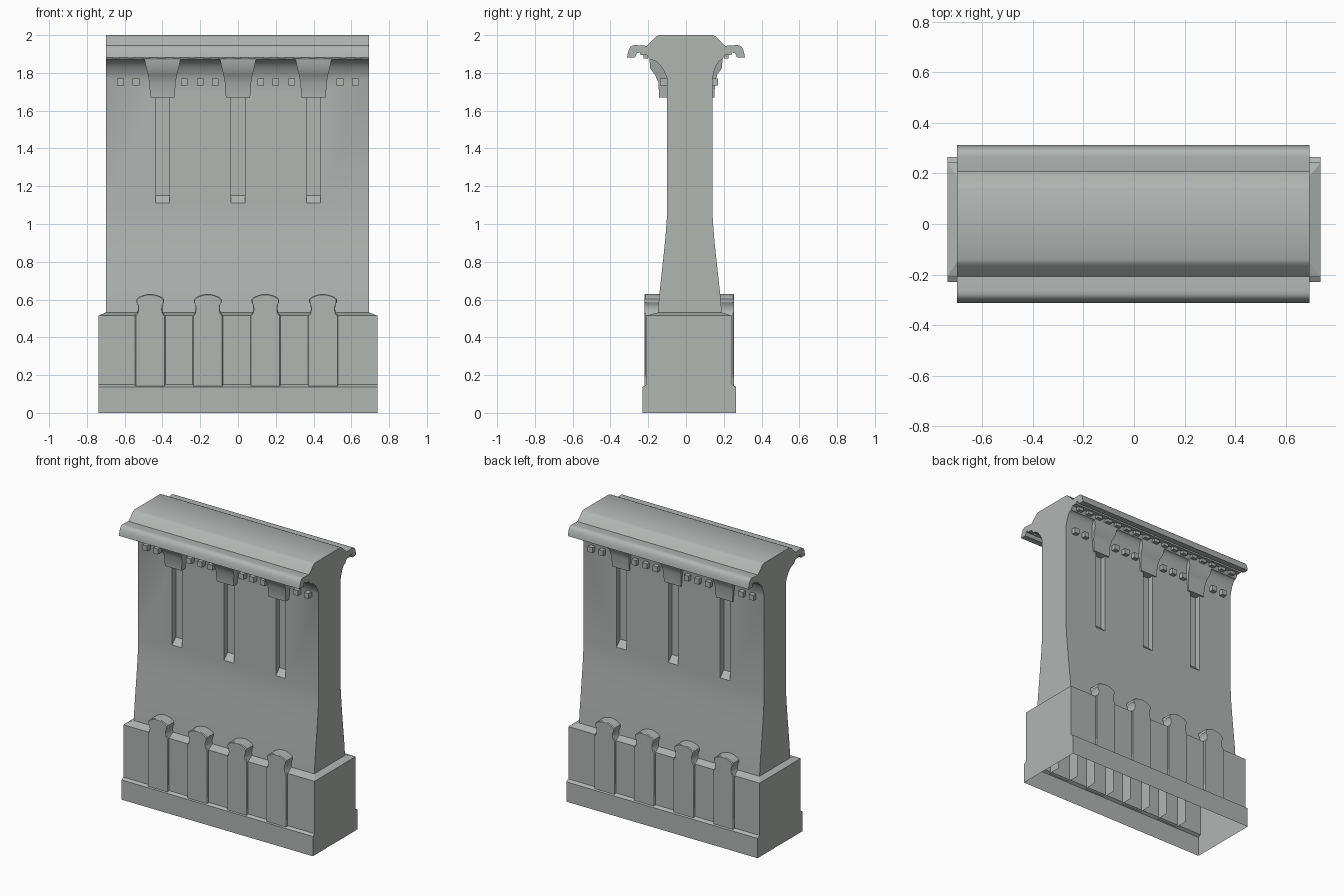
import bpy, bmesh, math

if "Cube" in bpy.data.objects:
    bpy.data.objects.remove(bpy.data.objects["Cube"])

FRONT, BACK = -0.10, 0.14       # wall faces

stone = bpy.data.materials.new("stone")
stone.diffuse_color = (0.44, 0.465, 0.45, 1)
stone.use_nodes = True
stone.node_tree.nodes["Principled BSDF"].inputs["Base Color"].default_value = stone.diffuse_color


def smooth_shade(ob):
    bpy.ops.object.select_all(action='DESELECT')
    ob.select_set(True)
    bpy.context.view_layer.objects.active = ob
    bpy.ops.object.shade_smooth_by_angle(angle=math.radians(32))


def finish(name, bm, smooth=False):
    bmesh.ops.recalc_face_normals(bm, faces=bm.faces)
    me = bpy.data.meshes.new(name)
    bm.to_mesh(me)
    bm.free()
    me.materials.append(stone)
    ob = bpy.data.objects.new(name, me)
    bpy.context.collection.objects.link(ob)
    if smooth:
        smooth_shade(ob)
    return ob


def loft(bm, rings, cap_start=True, cap_end=True, closed=True):
    loops = [[bm.verts.new(p) for p in r] for r in rings]
    n = len(loops[0])
    for a, b in zip(loops, loops[1:]):
        for i in range(n if closed else n - 1):
            j = (i + 1) % n
            bm.faces.new((a[i], a[j], b[j], b[i]))
    if cap_start:
        bm.faces.new(loops[0])
    if cap_end:
        bm.faces.new(loops[-1])


def rect(x0, x1, y0, y1, z):
    return [(x0, y0, z), (x1, y0, z), (x1, y1, z), (x0, y1, z)]


def box(bm, x0, x1, y0, y1, z0, z1):
    loft(bm, [rect(x0, x1, y0, y1, z0), rect(x0, x1, y0, y1, z1)])


def x_prism(bm, pts, x0, x1):
    loft(bm, [[(x, y, z) for y, z in pts] for x in (x0, x1)])


# wall and coping: one half profile per side, extruded along x
def half_profile(wall):
    flare = [(0.05, 0.52), (0.042, 0.62), (0.031, 0.72), (0.018, 0.84),
             (0.008, 0.94), (0.002, 1.02), (0, 1.08)]
    pts = [(wall + d, z) for d, z in flare]
    t0 = 0.6                                             # cove, creased at the wall
    for i in range(9):
        t = t0 + i / 8 * (math.pi / 2 - t0)
        u = 1 - math.cos(t) / math.cos(t0)
        v = (math.sin(t) - math.sin(t0)) / (1 - math.sin(t0))
        pts.append((wall + (0.192 - wall) * u, 1.77 + 0.1 * v))
    pts += [(0.207, 1.895), (0.24, 1.895), (0.245, 1.907), (0.26, 1.905),
            (0.27, 1.882), (0.312, 1.882), (0.309, 1.90), (0.303, 1.922),
            (0.294, 1.938), (0.281, 1.946), (0.266, 1.947), (0.207, 1.943),
            (0.165, 1.985), (0.155, 1.994), (0.142, 2.0)]
    return pts


front = [(-d, z) for d, z in half_profile(-FRONT)]
back = half_profile(BACK)
bm = bmesh.new()
x_prism(bm, front + back[::-1], -0.70, 0.693)
wall = finish("wall_and_coping", bm)

# slots under the corbels, cut from both faces
bm = bmesh.new()
for face, s in ((FRONT, -1), (BACK, 1)):
    prof = [(0.1, 1.69), (-0.04, 1.69), (-0.04, 1.15), (0.1, 1.01)]
    for cx in (-0.4, 0, 0.4):
        x_prism(bm, [(face + s * d, z) for d, z in prof], cx - 0.038, cx + 0.038)
cutter = finish("slot_cutter", bm)
cutter.hide_render = True
mod = wall.modifiers.new("slots", 'BOOLEAN')
mod.operation = 'DIFFERENCE'
mod.solver = 'EXACT'
mod.object = cutter
bpy.context.view_layer.objects.active = wall
bpy.ops.object.modifier_apply(modifier=mod.name)
bpy.data.objects.remove(cutter)

# open underside of the wall
bm = bmesh.new()
bm.from_mesh(wall.data)
bmesh.ops.delete(bm, geom=[f for f in bm.faces if f.calc_center_median().z < 0.53],
                 context='FACES_ONLY')
bm.to_mesh(wall.data)
bm.free()
smooth_shade(wall)

# corbels: tapering brackets under the coping
bm = bmesh.new()
sections = [(1.67, 0.064, 0.142), (1.75, 0.070, 0.146), (1.79, 0.077, 0.165),
            (1.825, 0.086, 0.19), (1.885, 0.098, 0.194)]
for s in (-1, 1):
    for cx in (-0.4, 0, 0.4):
        loft(bm, [rect(cx - w, cx + w, s * 0.08,
                       s * (d + (0.008 if s > 0 and z < 1.76 else 0)), z)
                  for z, w, d in sections])
finish("corbels", bm, True)

# dentils between corbels
bm = bmesh.new()
for y0, y1 in ((-0.138, -0.09), (0.13, 0.17)):
    for x in (0.12, 0.2, 0.285, 0.54, 0.622):
        for cx in (-x, x):
            box(bm, cx - 0.018, cx + 0.018, y0, y1, 1.733, 1.77)
finish("dentils", bm)

# small blocks under the coping
bm = bmesh.new()
for s in (-1, 1):
    for i in range(17):
        cx = -0.645 + i * 0.08
        box(bm, cx - 0.02, cx + 0.02, s * 0.2, s * 0.225, 1.875, 1.9)
finish("coping_blocks", bm)

# base: stepped rectangular shell, open below
bm = bmesh.new()
loft(bm, [rect(-0.738, 0.738, y0, y1, z) for y0, y1, z in (
    (-0.229, 0.265, 0), (-0.229, 0.265, 0.138),
    (-0.21, 0.243, 0.15), (-0.21, 0.243, 0.515))]
    + [rect(-0.70, 0.693, -0.148, 0.188, 0.532)], False, False)
finish("base", bm)

# round-headed panels on both long sides, shouldered outline
half = [(0.08, 0.14), (0.08, 0.515), (0.068, 0.53), (0.064, 0.55),
        (0.066, 0.575), (0.073, 0.585), (0.073, 0.602), (0.06, 0.614),
        (0.035, 0.624), (0.012, 0.629)]
outline = half + [(-x, z) for x, z in half[::-1]]
bm = bmesh.new()
for y0, y1 in ((-0.221, -0.13), (0.255, 0.17)):
    for cx in (-0.465, -0.16, 0.145, 0.45):
        rim = [(cx + x * 0.95, y0, z - 0.004) for x, z in outline]
        edge = [(cx + x, y0 + (0.006 if y0 < 0 else -0.006), z) for x, z in outline]
        inner = [(cx + x, y1, z) for x, z in outline]
        loft(bm, [rim, edge, inner], True, False, closed=False)
finish("base_panels", bm, True)
